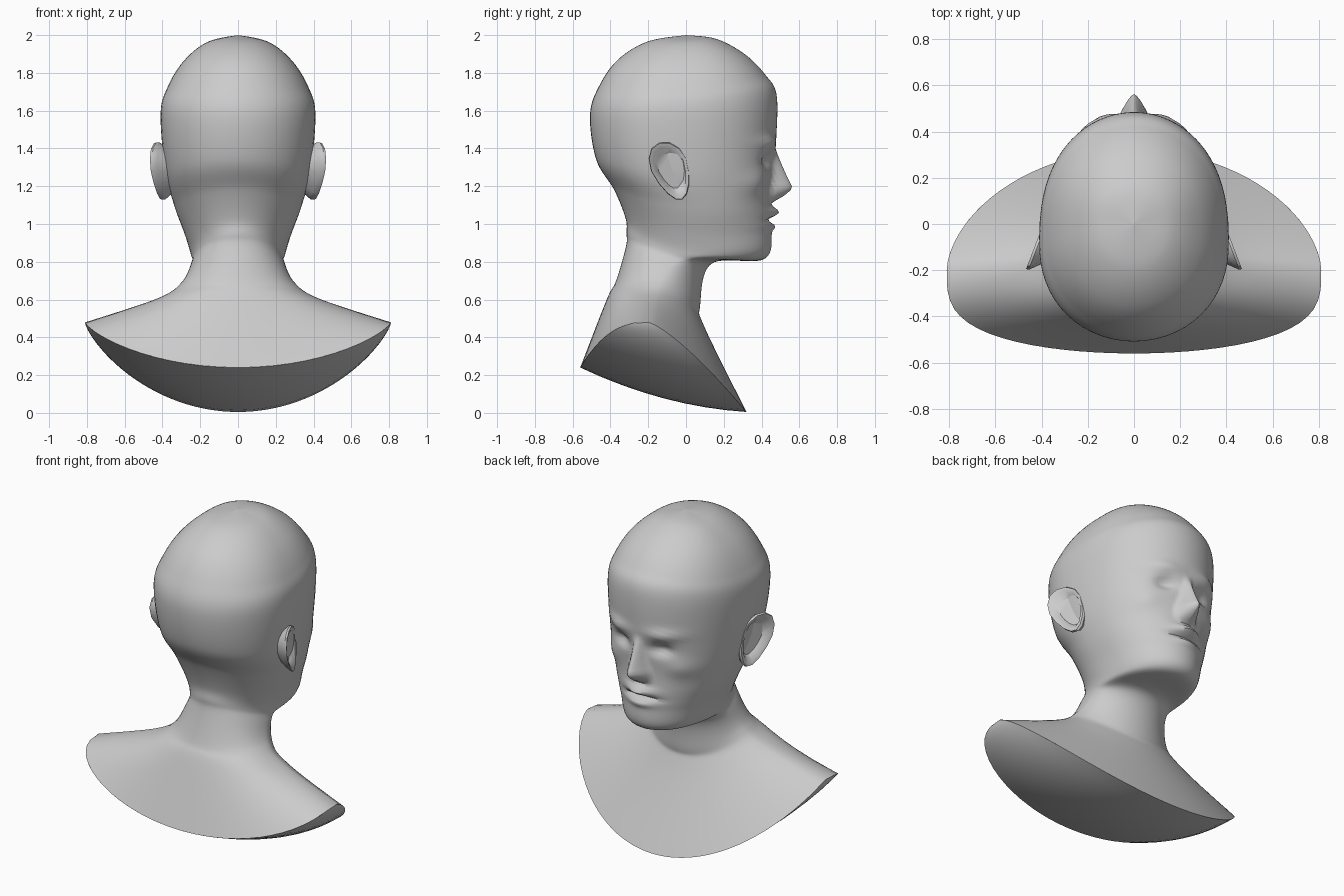
import bpy, bmesh
from math import sin, cos, pi, exp

if "Cube" in bpy.data.objects:
    bpy.data.objects.remove(bpy.data.objects["Cube"])

# Tilted rings from crown to shoulder rim: back y,z | side x,y,z | front y,z
RINGS = [
    (0, 2, 0, 0, 2, 0, 2),
    (-.20, 1.967, .165, 0, 1.962, .16, 1.98),
    (-.355, 1.875, .29, -.02, 1.86, .31, 1.9),
    (-.455, 1.74, .375, -.05, 1.72, .42, 1.79),
    (-.508, 1.58, .41, -.08, 1.58, .48, 1.68),
    (-.475, 1.34, .385, -.05, 1.28, .475, 1.42),
    (-.38, 1.18, .335, .03, 1.09, .45, 1.18),
    (-.32, 1.03, .28, .06, .94, .455, .98),
    (-.315, .95, .25, .06, .84, .415, .815),
    (-.318, .88, .245, -.06, .8, .135, .79),
    (-.37, .7, .3, -.14, .69, .075, .57),
    (-.42, .6, .43, -.17, .605, .1, .45),
    (-.56, .24, .81, -.2, .48, .32, .005),
]
# Soft bumps and hollows of the face: x, z, depth, width, height
FACE = [
    (.13, 1.335, -.04, .06, .035),   # eye socket
    (.16, 1.43, .022, .09, .03),     # brow
    (.24, 1.22, .02, .07, .06),      # cheek
    (0, 1.065, .04, .08, .022),      # upper lip
    (0, 1.02, -.035, .1, .01),       # mouth
    (0, .985, .018, .075, .018),     # lower lip
]


def ring_point(r, a):
    yb, zb, xs, ys, zs, yf, zf = r
    c = cos(a)
    if c > 0:
        ye, ze, p = yb, zb, min(.9, .6 + 1.4 * (zs - .48))
    else:
        ye, ze, p = yf, zf, max(.82, 1.15 - .6 * (zs - .48))
    c = abs(c)
    return [xs * sin(a), ys + (ye - ys) * c ** p, zs + (ze - zs) * c ** 1.5]


def spline(pts, steps):
    out = []
    for i in range(len(pts) - 1):
        p0, p1, p2, p3 = (pts[min(max(i + k, 0), len(pts) - 1)] for k in (-1, 0, 1, 2))
        for s in range(steps):
            t = s / steps
            out.append([b + .5 * t * (c - a + t * (2 * a - 5 * b + 4 * c - d + t * (3 * (b - c) + d - a)))
                        for a, b, c, d in zip(p0, p1, p2, p3)])
    return out + [list(pts[-1])]


def nose(x, z):
    if not 1.12 < z < 1.4:
        return 0
    if z > 1.19:
        k = (1.4 - z) / .21
        h, w = .115 * k ** 1.1, .035 + .04 * k ** 2
    else:
        h, w = .115 * ((z - 1.12) / .07) ** .6, .078
    return h * max(0, 1 - (abs(x) / w) ** 1.5)


def sculpt(p):
    x, y, z = p
    if y > .15 and .8 < z < 1.6:
        d = sum(h * exp(-((abs(x) - cx) / w) ** 2 - ((z - cz) / t) ** 2)
                for cx, cz, h, w, t in FACE)
        p[1] += min(1, (y - .15) / .1) * (d + nose(x, z))
    return p


def finish(name, bm, angle, down=False):
    bmesh.ops.remove_doubles(bm, verts=bm.verts, dist=.0003)
    bmesh.ops.recalc_face_normals(bm, faces=bm.faces)
    if down and sum(f.normal.z * f.calc_area() for f in bm.faces) > 0:
        bmesh.ops.reverse_faces(bm, faces=bm.faces)
    me = bpy.data.meshes.new(name)
    bm.to_mesh(me)
    bm.free()
    ob = bpy.data.objects.new(name, me)
    bpy.context.collection.objects.link(ob)
    bpy.context.view_layer.objects.active = ob
    ob.select_set(True)
    bpy.ops.object.shade_smooth_by_angle(angle=angle)
    ob.select_set(False)
    return ob


def skin(bm, rows, closed=True):
    rows = [[bm.verts.new(p) for p in row] for row in rows]
    for r0, r1 in zip(rows, rows[1:]):
        n = len(r0)
        for j in range(n if closed else n - 1):
            k = (j + 1) % n
            bm.faces.new((r0[j], r0[k], r1[k], r1[j]))
    return rows


# Head, neck and shoulders: one loft, columns packed closer at the face
N = 40
half = [pi - pi * (1 - i / N) ** 1.5 for i in range(N + 1)]
angles = half + [2 * pi - a for a in half[-2:0:-1]]
bm = bmesh.new()
skin(bm, [[sculpt(ring_point(r, a)) for a in angles] for r in spline(RINGS, 12)])
finish("head_and_shoulders", bm, 1.0)

# Underside: strips from the back rim to the front rim, bowed slightly down
bm = bmesh.new()
rows = []
for i in range(33):
    a = -pi / 2 + pi * i / 32
    b, f = ring_point(RINGS[-1], a), ring_point(RINGS[-1], pi - a)
    row = []
    for j in range(9):
        t = j / 8
        p = [u + (v - u) * t for u, v in zip(b, f)]
        p[2] = max(0, p[2] - .18 * t * (1 - t) * cos(a))
        row.append(p)
    rows.append(row)
skin(bm, rows, closed=False)
finish("bust_base", bm, .7, down=True)


# Ears: angled egg-shaped shells with a raised rim and a hollow inside
def ear_loop(scale, depth):
    pts = []
    for i in range(14):
        a = 2 * pi * i / 14
        v = sin(a)
        y = -.085 + scale * (.1 * cos(a) * (1 + .25 * v) - .03 * v * (v > 0) + .05 * max(0, -v))
        z = 1.28 + scale * .155 * v
        pts.append((.385 + (.02 - y) * .38 + depth, y, z))
    return pts


bm = bmesh.new()
loops = skin(bm, [ear_loop(.55, -.1), ear_loop(.9, -.035), ear_loop(1, -.012),
                  ear_loop(.97, 0), ear_loop(.82, -.004), ear_loop(.6, -.035)])
bm.faces.new(loops[0])
bm.faces.new(loops[-1])
ear = finish("ears", bm, .7)
ear.modifiers.new("mirror", 'MIRROR').use_axis[0] = True
